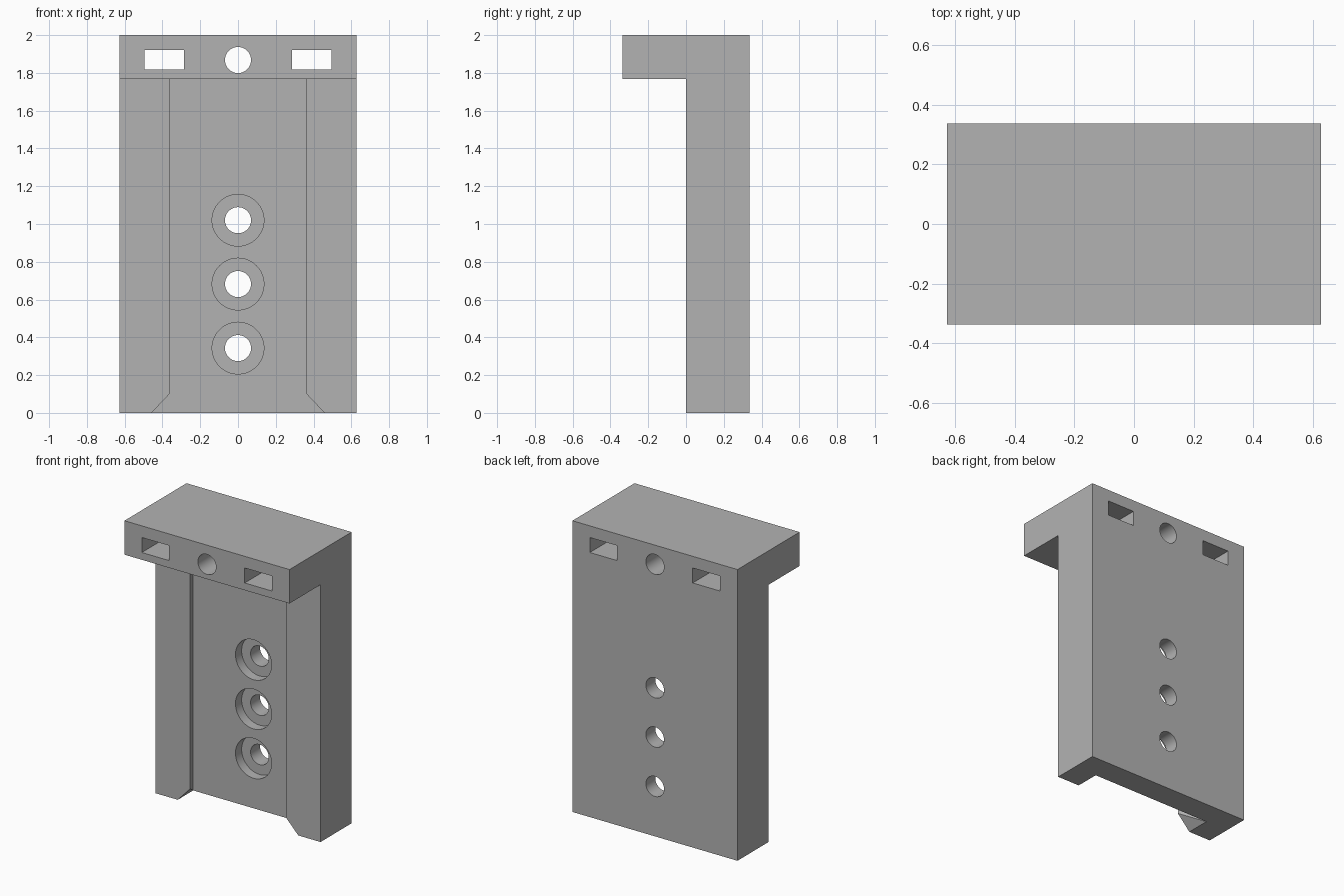
import bpy
import bmesh
from mathutils import Vector

cube = bpy.data.objects.get("Cube")
if cube:
    bpy.data.objects.remove(cube, do_unlink=True)

W, D = 0.627, 0.337            # half width, half depth
LEDGE_Z = 1.767                # underside of the top ledge
FLOOR_Y = 0.168                # depth of the dovetail channel
LIP_X, ROOT_X = 0.363, 0.458   # channel half width at its mouth and at its floor

grey = bpy.data.materials.new("light_grey")
grey.use_nodes = True
colour = (0.45, 0.45, 0.45, 1)
grey.diffuse_color = colour
grey.node_tree.nodes["Principled BSDF"].inputs["Base Color"].default_value = colour


def prism(name, points, along):
    """Extrude a closed polygon of 3D points along a vector."""
    bm = bmesh.new()
    face = bm.faces.new([bm.verts.new(p) for p in points])
    out = bmesh.ops.extrude_face_region(bm, geom=[face])
    moved = [g for g in out["geom"] if isinstance(g, bmesh.types.BMVert)]
    bmesh.ops.translate(bm, verts=moved, vec=Vector(along))
    bmesh.ops.recalc_face_normals(bm, faces=bm.faces)
    mesh = bpy.data.meshes.new(name)
    bm.to_mesh(mesh)
    bm.free()
    mesh.materials.append(grey)
    obj = bpy.data.objects.new(name, mesh)
    bpy.context.collection.objects.link(obj)
    return obj


def bore(name, z, radius, y0, y1):
    """Round cutter running front to back."""
    bpy.ops.mesh.primitive_cylinder_add(
        vertices=64, radius=radius, depth=y1 - y0,
        location=(0, (y0 + y1) / 2, z), rotation=(1.5707963, 0, 0))
    obj = bpy.context.object
    obj.name = name
    obj.data.materials.append(grey)
    return obj


def cut(body, cutter):
    """Subtract a cutter and discard it."""
    cutter.hide_render = True
    mod = body.modifiers.new(cutter.name, 'BOOLEAN')
    mod.operation = 'DIFFERENCE'
    mod.solver = 'EXACT'
    mod.object = cutter
    bpy.context.view_layer.objects.active = body
    bpy.ops.object.modifier_apply(modifier=mod.name)
    bpy.data.objects.remove(cutter, do_unlink=True)


# Upright plate with the overhanging ledge, from its side profile
profile = [(0, 0), (D, 0), (D, 2), (-D, 2), (-D, LEDGE_Z), (0, LEDGE_Z)]
bracket = prism("mounting_bracket", [(-W, y, z) for y, z in profile], (2 * W, 0, 0))

# Dovetail channel, open at the bottom
half = [(LIP_X, -0.1), (LIP_X, 0), (ROOT_X, FLOOR_Y)]
section = half + [(-x, y) for x, y in reversed(half)]
cut(bracket, prism("channel_cutter", [(x, y, -0.2) for x, y in section],
                   (0, 0, LEDGE_Z + 0.2)))

# Flared lead-in at the bottom of the channel
flare = 2 * ROOT_X - LIP_X
outline = [(-flare, -0.1), (flare, -0.1), (LIP_X, 0.1), (-LIP_X, 0.1)]
cut(bracket, prism("flare_cutter", [(x, -0.1, z) for x, z in outline],
                   (0, FLOOR_Y + 0.1, 0)))

# Counterbored screw holes
for z in (0.343, 0.682, 1.02):
    cut(bracket, bore("counterbore_cutter", z, 0.137, 0.05, FLOOR_Y + 0.067))
    cut(bracket, bore("screw_hole_cutter", z, 0.069, 0.05, 0.5))

# Round hole and two rectangular slots through the ledge
cut(bracket, bore("ledge_hole_cutter", 1.868, 0.069, -0.5, 0.5))
for side in (-1, 1):
    corners = [(0.287, 1.817), (0.495, 1.817), (0.495, 1.92), (0.287, 1.92)]
    cut(bracket, prism("slot_cutter", [(side * x, -0.5, z) for x, z in corners], (0, 1, 0)))

# Smooth hole walls, crisp edges elsewhere
bpy.ops.object.select_all(action='DESELECT')
bracket.select_set(True)
bpy.context.view_layer.objects.active = bracket
bpy.ops.object.shade_smooth_by_angle(angle=0.5)
